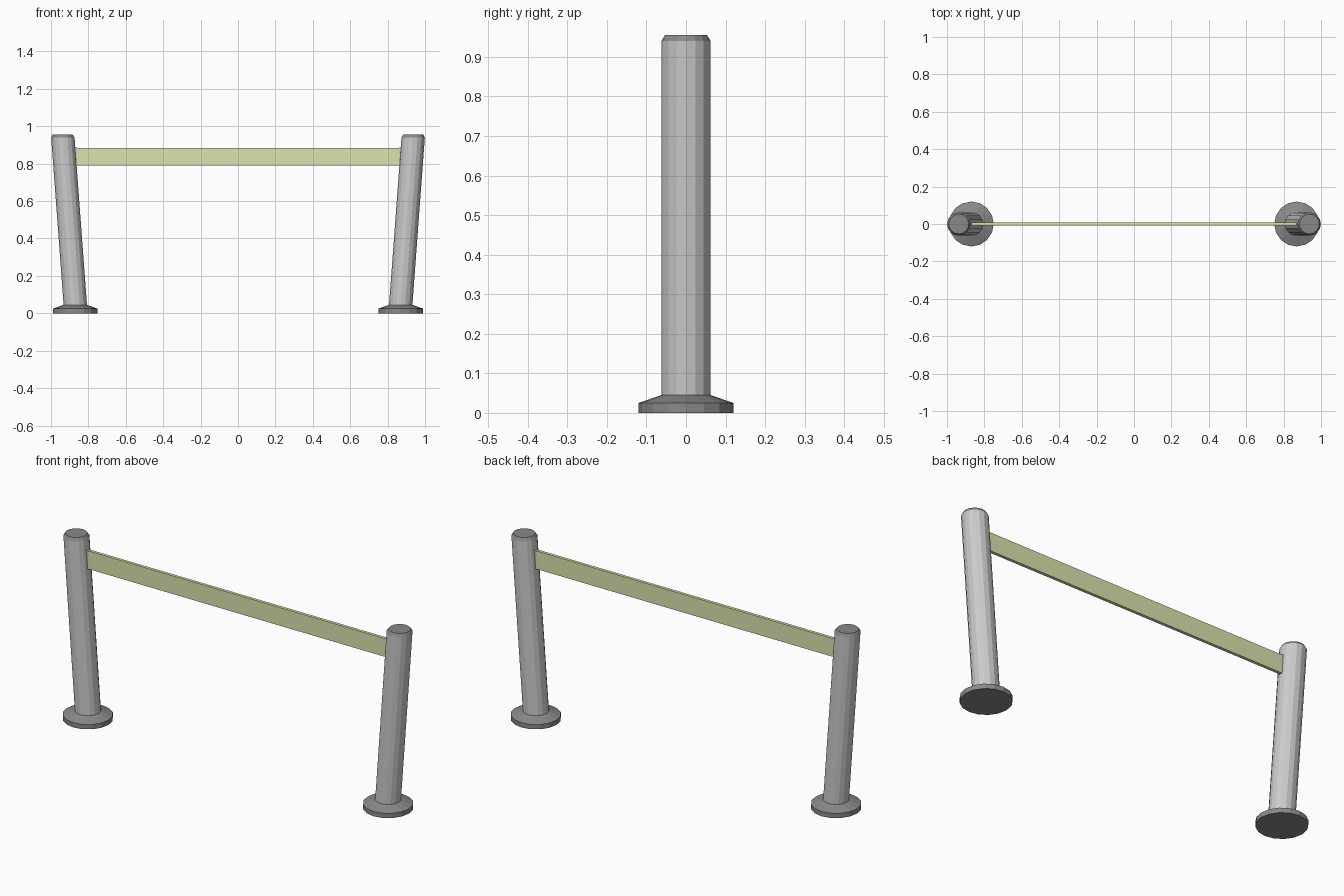
import bpy, math

if "Cube" in bpy.data.objects:
    bpy.data.objects.remove(bpy.data.objects["Cube"])

SIDES = 16
X_FOOT, X_TOP = 0.87, 0.9375
Z_FOOT, Z_TOP = 0.045, 0.955


def material(name, rgb):
    m = bpy.data.materials.new(name)
    m.diffuse_color = (*rgb, 1)
    m.use_nodes = True
    m.node_tree.nodes["Principled BSDF"].inputs["Base Color"].default_value = m.diffuse_color
    return m


def add_mesh(name, verts, faces, mat=None):
    mesh = bpy.data.meshes.new(name)
    mesh.from_pydata(verts, [], faces)
    ob = bpy.data.objects.new(name, mesh)
    bpy.context.collection.objects.link(ob)
    if mat:
        mesh.materials.append(mat)
    return ob


def centre(z):
    # post axis leans outwards above the foot
    t = max(0, (z - Z_FOOT) / (Z_TOP - Z_FOOT))
    return X_FOOT + (X_TOP - X_FOOT) * t


def stack(name, rings, side, mat=None):
    # closed solid from horizontal rings (radius, z) following the lean
    verts, faces = [], []
    for r, z in rings:
        for i in range(SIDES):
            a = 2 * math.pi * i / SIDES
            verts.append((side * centre(z) + r * math.cos(a), r * math.sin(a), z))
    for k in range(len(rings) - 1):
        for i in range(SIDES):
            j = (i + 1) % SIDES
            b, t = k * SIDES, (k + 1) * SIDES
            faces.append((b + i, b + j, t + j, t + i))
    faces.append(tuple(reversed(range(SIDES))))
    faces.append(tuple(range(len(verts) - SIDES, len(verts))))
    return add_mesh(name, verts, faces, mat)


def box(name, size, loc, mat=None):
    bpy.ops.mesh.primitive_cube_add(size=1, location=loc)
    ob = bpy.context.object
    ob.name = name
    ob.scale = size
    bpy.ops.object.transform_apply(location=False, rotation=False, scale=True)
    if mat:
        ob.data.materials.append(mat)
    return ob


dark = material("dark_rubber", (0.25, 0.25, 0.25))
grey = material("post_grey", (0.6, 0.6, 0.6))
green = material("belt_green", (0.70, 0.78, 0.42))

# leaning posts with dark feet and caps
for label, s in (("left", -1), ("right", 1)):
    stack(label + "_foot", [(0.12, 0), (0.12, 0.025), (0.0625, 0.045)], s, dark)
    stack(label + "_post", [(0.0625, 0.045), (0.0625, 0.94)], s, grey)
    stack(label + "_cap", [(0.0625, 0.94), (0.053, 0.955)], s, dark)
    # short grey belt holder on the inner side
    box(label + "_belt_holder", (0.06, 0.018, 0.097), (s * 0.89, 0, 0.837), grey)

# belt stretched between the posts
box("belt", (1.73, 0.016, 0.095), (0, 0, 0.837), green)
